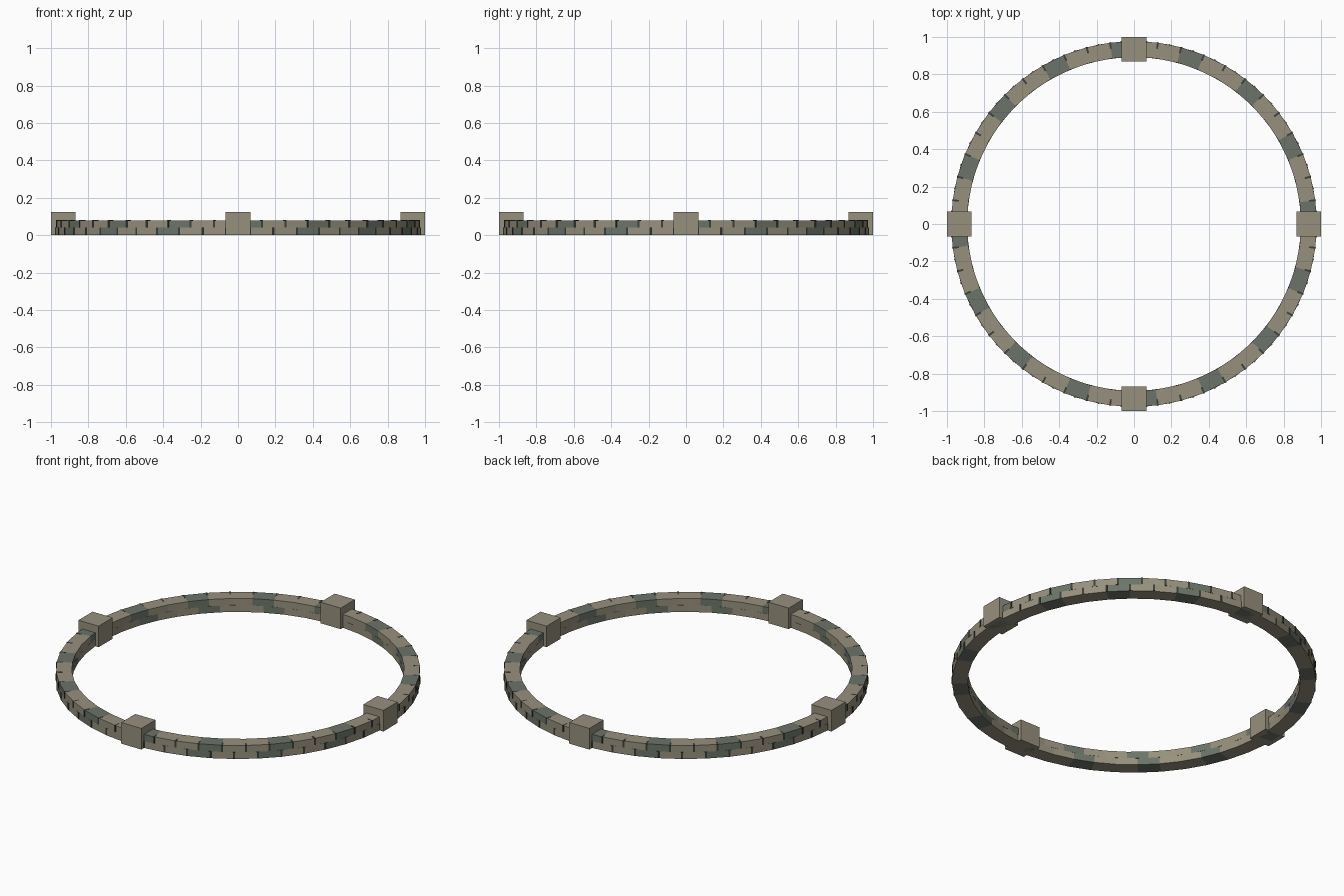
import bpy, bmesh
from math import cos, sin, radians

if "Cube" in bpy.data.objects:
    bpy.data.objects.remove(bpy.data.objects["Cube"])

R_IN, R_OUT = 0.893, 0.978
COUNT, COURSE_H = 48, 0.04
STEP = 360 / COUNT


def material(name, rgb):
    m = bpy.data.materials.new(name)
    m.diffuse_color = (*rgb, 1)
    m.use_nodes = True
    m.node_tree.nodes["Principled BSDF"].inputs["Base Color"].default_value = m.diffuse_color
    return m


stone = material("stone", (0.31, 0.28, 0.205))
mossy = material("mossy_stone", (0.15, 0.175, 0.14))
joint = material("dark_joint", (0.045, 0.052, 0.042))


def wedge(bm, a0, a1, r0, r1, z0, z1, mat):
    """Closed ring segment between two angles in degrees."""
    plan = [(r0, a0), (r1, a0), (r1, a1), (r0, a1)]
    lo, hi = [[bm.verts.new((r * cos(radians(a)), r * sin(radians(a)), z))
               for r, a in plan] for z in (z0, z1)]
    faces = [bm.faces.new(lo[::-1]), bm.faces.new(hi)]
    for i in range(4):
        j = (i + 1) % 4
        faces.append(bm.faces.new((lo[i], lo[j], hi[j], hi[i])))
    for f in faces:
        f.material_index = mat


def finish(bm, name, mats):
    me = bpy.data.meshes.new(name)
    bm.to_mesh(me)
    bm.free()
    for m in mats:
        me.materials.append(m)
    ob = bpy.data.objects.new(name, me)
    bpy.context.collection.objects.link(ob)


# Two staggered courses of stone blocks, every third one mossy
for course, name in enumerate(("lower", "upper")):
    start = 0 if course else STEP / 2
    z0, z1 = course * COURSE_H, (course + 1) * COURSE_H
    blocks, joints = bmesh.new(), bmesh.new()
    for i in range(COUNT):
        a = start + i * STEP
        dark = (i + 1 - course) % 3 == 0
        wedge(blocks, a, a + STEP, R_IN, R_OUT, z0, z1, int(dark))
        # Thin dark joint on the outer side of each seam
        wedge(joints, a - 0.3, a + 0.3, 0.945, R_OUT + 0.002,
              z0 + 0.002, z1 + 0.0005 * course, 0)
    finish(blocks, name + "_course", [stone, mossy])
    finish(joints, name + "_joints", [joint])

# Four square posts straddling the ring
for i, side in enumerate(("right", "back", "left", "front")):
    bpy.ops.mesh.primitive_cube_add(size=1)
    post = bpy.context.object
    post.name = side + "_post"
    post.scale = (0.132, 0.132, 0.125)
    post.location = (0.934 * cos(radians(90 * i)), 0.934 * sin(radians(90 * i)), 0.0625)
    post.data.materials.append(stone)
